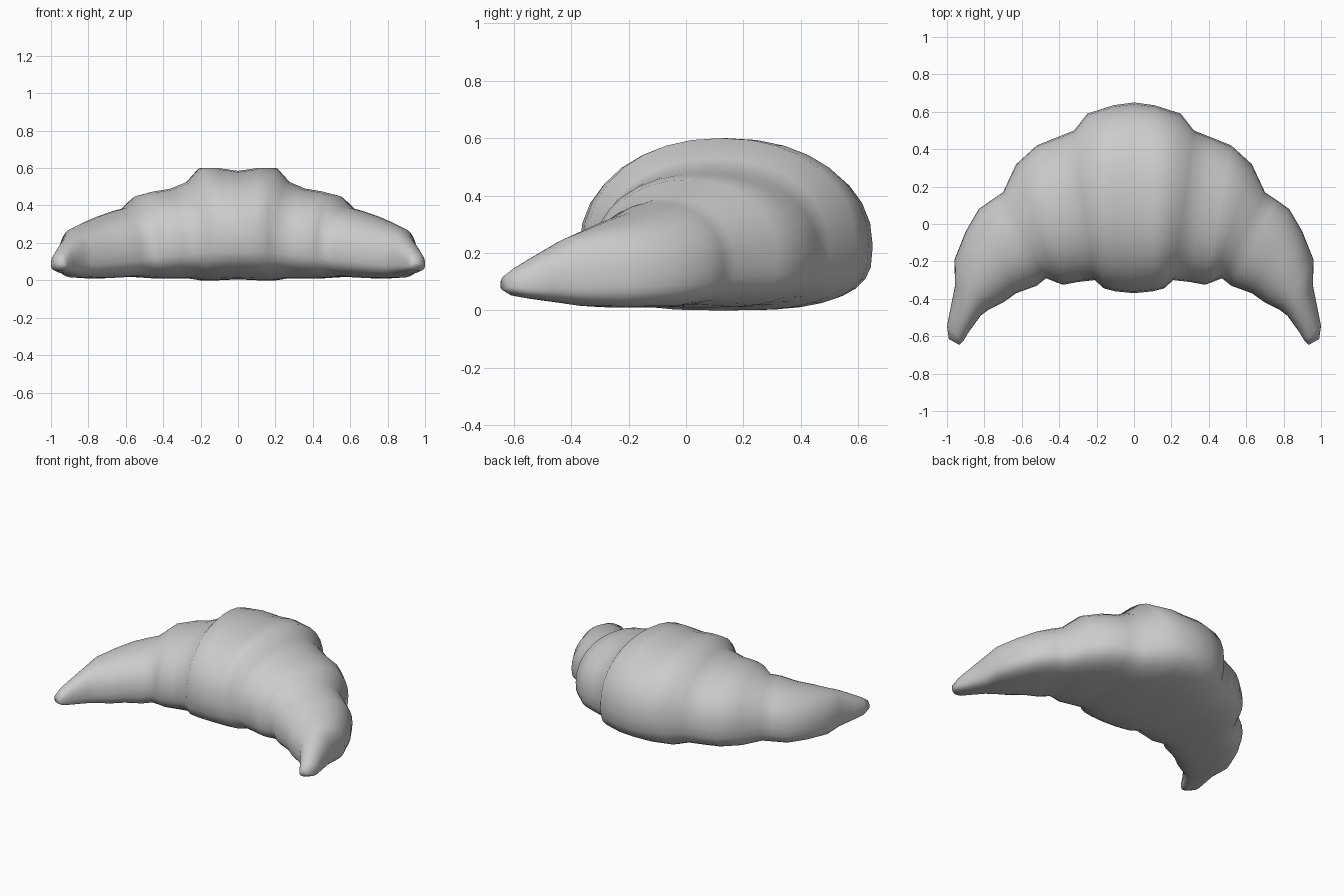
import bpy, bmesh, math

if "Cube" in bpy.data.objects:
    bpy.data.objects.remove(bpy.data.objects["Cube"])

# Half-croissant sections: inner x, inner y, outer x, outer y, bottom z, top z
HALF = [
    (0.00, -0.37, 0.00, 0.65, 0.005, 0.585),
    (0.10, -0.36, 0.11, 0.635, 0.0, 0.60),
    (0.16, -0.345, 0.25, 0.59, 0.0, 0.60),
    (0.21, -0.30, 0.32, 0.50, 0.01, 0.53),
    (0.30, -0.31, 0.42, 0.46, 0.01, 0.49),
    (0.38, -0.325, 0.52, 0.42, 0.01, 0.475),
    (0.42, -0.31, 0.63, 0.32, 0.015, 0.455),
    (0.47, -0.29, 0.70, 0.17, 0.02, 0.39),
    (0.52, -0.33, 0.76, 0.13, 0.015, 0.375),
    (0.63, -0.37, 0.83, 0.08, 0.01, 0.345),
    (0.70, -0.42, 0.90, -0.04, 0.01, 0.315),
    (0.78, -0.46, 0.96, -0.19, 0.015, 0.28),
    (0.82, -0.49, 0.957, -0.33, 0.025, 0.25),
    (0.885, -0.58, 0.985, -0.47, 0.04, 0.185),
    (0.912, -0.625, 1.00, -0.545, 0.05, 0.15),
    (0.935, -0.646, 0.99, -0.615, 0.07, 0.12),
]
SEGMENTS = 32


def power(value, exponent):
    return math.copysign(abs(value) ** exponent, value)


def section(bm, ix, iy, ox, oy, bottom, top):
    """Rounded loaf section: domed above, flatter below."""
    widest = bottom + 0.38 * (top - bottom)
    ring = []
    for i in range(SEGMENTS):
        a = 2 * math.pi * i / SEGMENTS
        c, s = math.cos(a), math.sin(a)
        n = 2 / 2.15 if s >= 0 else 2 / 3
        u, v = power(c, n), power(s, n)
        f = (u + 1) / 2
        z = widest + v * ((top - widest) if s >= 0 else (widest - bottom))
        ring.append(bm.verts.new((ix + (ox - ix) * f, iy + (oy - iy) * f, z)))
    return ring


# Croissant body lofted from left tip to right tip
bm = bmesh.new()
left = [(-a, b, -c, d, e, f) for a, b, c, d, e, f in reversed(HALF[1:])]
rings = [section(bm, *s) for s in left + HALF]
for r0, r1 in zip(rings, rings[1:]):
    for i in range(SEGMENTS):
        j = (i + 1) % SEGMENTS
        bm.faces.new((r0[i], r0[j], r1[j], r1[i]))
bm.faces.new(rings[0])
bm.faces.new(rings[-1])
bmesh.ops.recalc_face_normals(bm, faces=bm.faces)
for face in bm.faces:
    face.smooth = True

mesh = bpy.data.meshes.new("croissant")
bm.to_mesh(mesh)
bm.free()
croissant = bpy.data.objects.new("croissant", mesh)
bpy.context.collection.objects.link(croissant)
